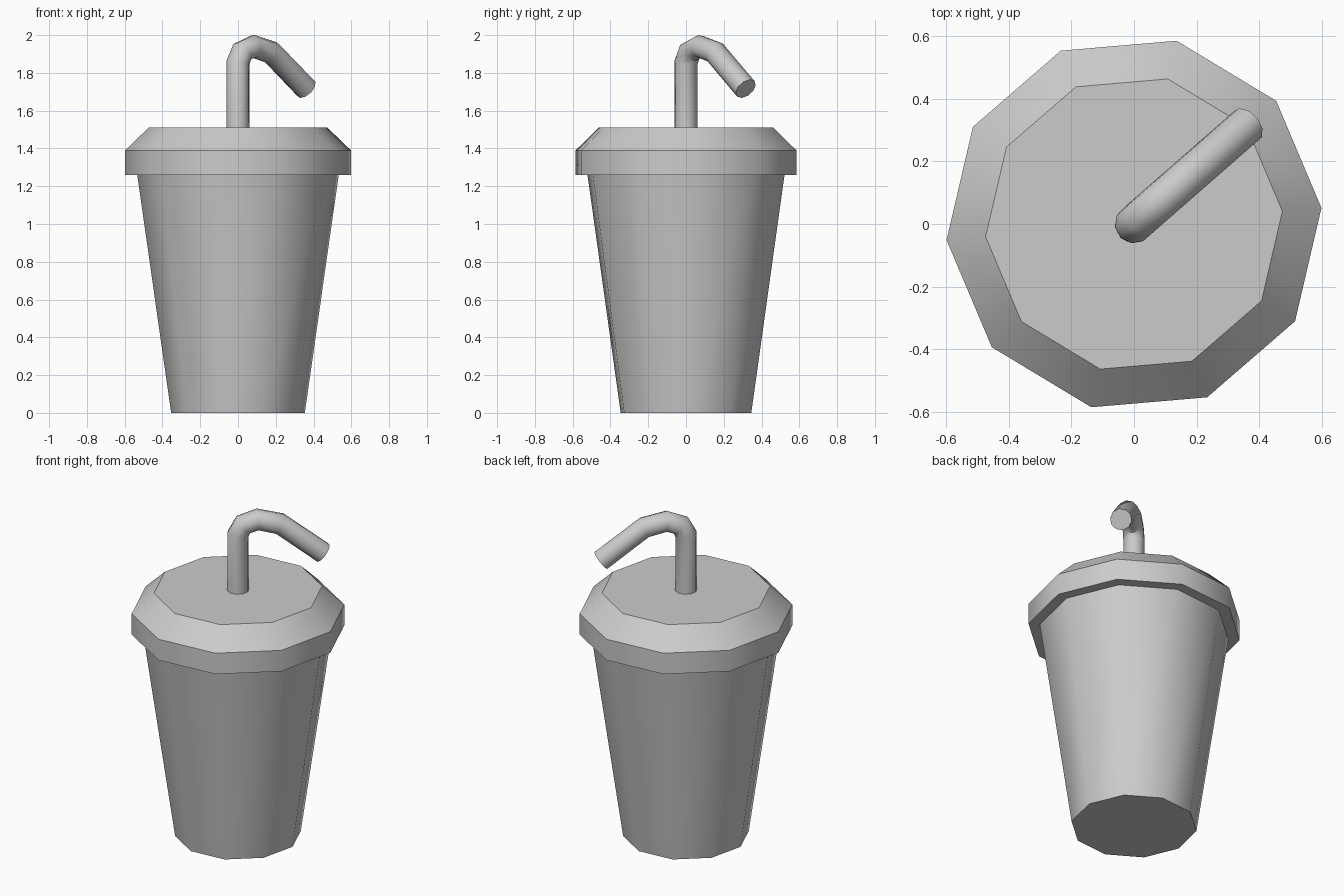
import bpy, bmesh, math
from mathutils import Vector

cube = bpy.data.objects.get("Cube")
if cube:
    bpy.data.objects.remove(cube, do_unlink=True)

SIDES = 10
TURN = math.radians(4.9)          # turn of the ten-sided cup and lid
STRAW_DIR = math.radians(41.2)    # heading of the bent straw

grey = bpy.data.materials.new("light_grey")
grey.use_nodes = True
grey.diffuse_color = (0.6, 0.6, 0.6, 1)
grey.node_tree.nodes["Principled BSDF"].inputs["Base Color"].default_value = (0.6, 0.6, 0.6, 1)


def skin_rings(name, rings):
    """Closed tube through a list of vertex rings, capped at both ends."""
    bm = bmesh.new()
    loops = [[bm.verts.new(p) for p in ring] for ring in rings]
    for a, b in zip(loops, loops[1:]):
        for i in range(SIDES):
            j = (i + 1) % SIDES
            bm.faces.new((a[i], a[j], b[j], b[i]))
    bm.faces.new(loops[0][::-1])
    bm.faces.new(loops[-1])
    bmesh.ops.recalc_face_normals(bm, faces=bm.faces)
    mesh = bpy.data.meshes.new(name)
    bm.to_mesh(mesh)
    bm.free()
    mesh.materials.append(grey)
    obj = bpy.data.objects.new(name, mesh)
    bpy.context.collection.objects.link(obj)
    bpy.ops.object.select_all(action="DESELECT")
    obj.select_set(True)
    bpy.context.view_layer.objects.active = obj
    bpy.ops.object.shade_smooth_by_angle(angle=math.radians(41))
    return obj


def circle(center, u, v, radius):
    angles = [TURN + math.tau * i / SIDES for i in range(SIDES)]
    return [center + radius * (u * math.cos(a) + v * math.sin(a)) for a in angles]


def turned(name, profile):
    """Ten-sided solid from (radius, height) pairs."""
    x, y = Vector((1, 0, 0)), Vector((0, 1, 0))
    return skin_rings(name, [circle(Vector((0, 0, z)), x, y, r) for r, z in profile])


# Cup, tapering down to the base
turned("cup", [(0.355, 0), (0.537, 1.27)])

# Lid with upright rim and sloped shoulder
turned("lid", [(0.6, 1.26), (0.6, 1.39), (0.475, 1.51)])

# Straw: bent path in its own upright plane, as (reach, height)
forward = Vector((math.cos(STRAW_DIR), math.sin(STRAW_DIR), 0))
side = Vector((-forward.y, forward.x, 0))
up = Vector((0, 0, 1))
path = [forward * s + up * z for s, z in
        [(0, 1.49), (0, 1.855), (0.03, 1.912), (0.11, 1.94), (0.235, 1.908), (0.48, 1.716)]]
rings = []
for i, p in enumerate(path):
    before = (p - path[i - 1]).normalized() if i else Vector()
    after = (path[i + 1] - p).normalized() if i + 1 < len(path) else Vector()
    tangent = (before + after).normalized()
    rings.append(circle(p, side.cross(tangent), side, 0.062))
skin_rings("straw", rings)
